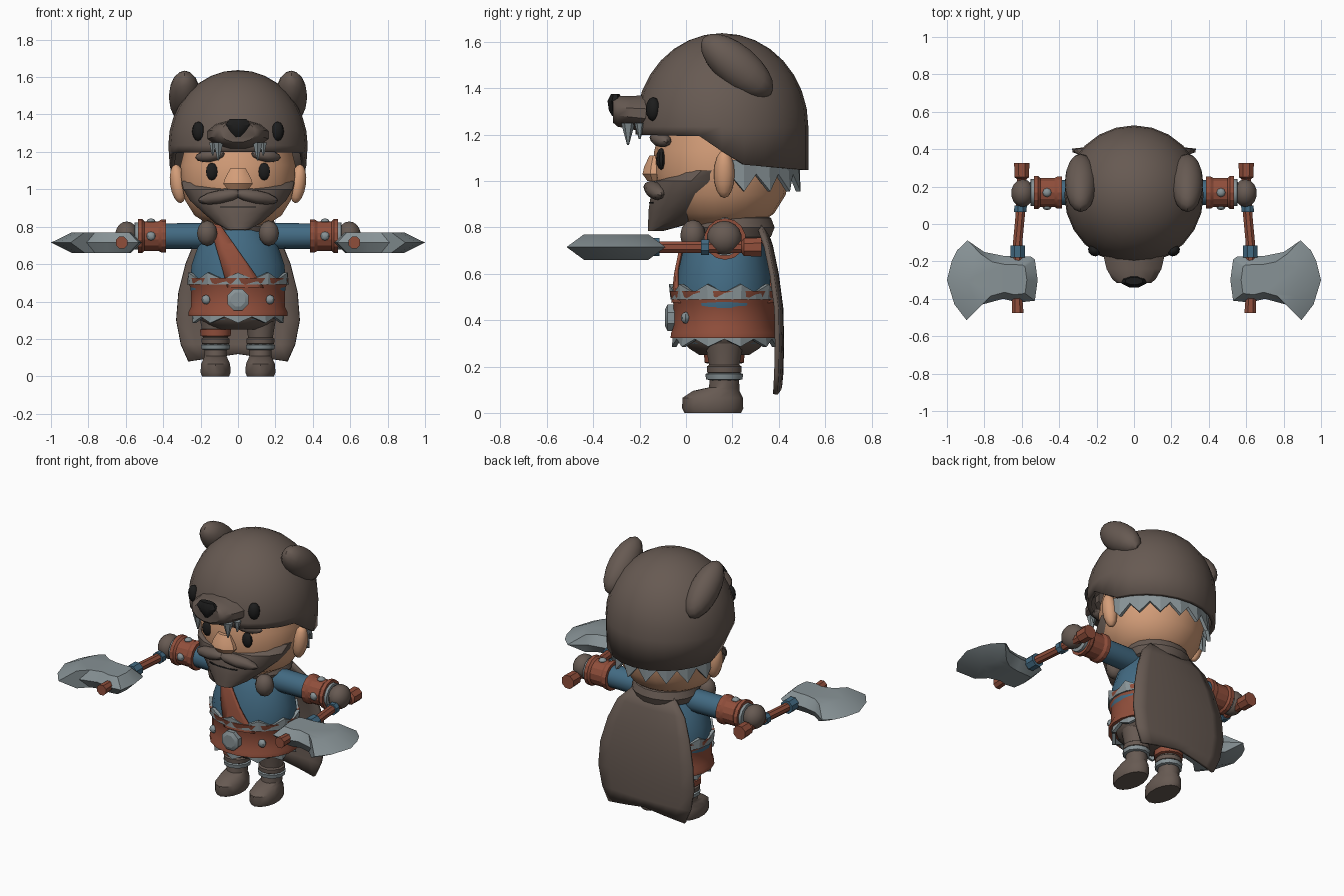
import bpy, bmesh
from math import sin, cos, pi, radians
from mathutils import Matrix, Vector, Euler

if "Cube" in bpy.data.objects:
    bpy.data.objects.remove(bpy.data.objects["Cube"], do_unlink=True)


def material(name, r, g, b):
    m = bpy.data.materials.new(name)
    m.use_nodes = True
    m.diffuse_color = (r, g, b, 1)
    m.node_tree.nodes["Principled BSDF"].inputs["Base Color"].default_value = (r, g, b, 1)
    return m


FUR = material("brown fur", .135, .102, .085)
SKIN = material("skin", .66, .34, .19)
BLUE = material("blue cloth", .055, .145, .225)
LEATHER = material("red leather", .28, .077, .044)
STEEL = material("grey steel", .245, .29, .305)
BLACK = material("black", .012, .012, .012)


def finish(name, bm, mat, mirror=False, thick=0, angle=40):
    bmesh.ops.recalc_face_normals(bm, faces=bm.faces)
    me = bpy.data.meshes.new(name)
    bm.to_mesh(me)
    bm.free()
    for p in me.polygons:
        p.use_smooth = angle > 0
    if angle:
        me.set_sharp_from_angle(angle=radians(angle))
    me.materials.append(mat)
    ob = bpy.data.objects.new(name, me)
    bpy.context.collection.objects.link(ob)
    if mirror:
        ob.modifiers.new("Mirror", 'MIRROR')
    if thick:
        mod = ob.modifiers.new("Solidify", 'SOLIDIFY')
        mod.thickness = thick
        mod.offset = 0
    return ob


def bridge(bm, a, b, closed=True):
    n = len(a)
    for i in range(n if closed else n - 1):
        j = (i + 1) % n
        bm.faces.new((a[i], a[j], b[j], b[i]))


def loft_mesh(sections, n=16, axis='z', at=(0, 0), cap=True):
    """Sections are (t, radius_a, radius_b, offset_a, offset_b) along the axis."""
    order = {'z': lambda a, b, t: (a, b, t), 'y': lambda a, b, t: (a, t, b),
             'x': lambda a, b, t: (t, a, b)}[axis]
    bm = bmesh.new()
    rings = []
    for s in sections:
        t, ra, rb, oa, ob = (list(s) + [s[1], 0, 0])[:5] if len(s) == 2 else (list(s) + [0, 0])[:5]
        rings.append([bm.verts.new(order(at[0] + oa + ra * cos((i + .5) * 2 * pi / n),
                                         at[1] + ob + rb * sin((i + .5) * 2 * pi / n), t))
                      for i in range(n)])
    for a, b in zip(rings, rings[1:]):
        bridge(bm, a, b)
    if cap:
        bm.faces.new(rings[0])
        bm.faces.new(rings[-1])
    return bm


def loft(name, mat, sections, n=16, axis='z', at=(0, 0), mirror=False, angle=40):
    return finish(name, loft_mesh(sections, n, axis, at), mat, mirror, angle=angle)


def blob(name, mat, loc, size, rot=(0, 0, 0), mirror=False, n=14):
    bm = bmesh.new()
    M = Matrix.LocRotScale(Vector(loc), Euler([radians(a) for a in rot]), Vector(size))
    bmesh.ops.create_uvsphere(bm, u_segments=n, v_segments=max(6, n * 2 // 3), radius=1, matrix=M)
    return finish(name, bm, mat, mirror)


def zigzag(name, rx, ry, cy, base, tip, teeth, start=0, sweep=360):
    """Band of folded mail points around an ellipse."""
    bm = bmesh.new()
    top, low = [], []
    closed = sweep == 360
    for i in range(teeth * 2 + (not closed)):
        a = radians(start + sweep * i / (teeth * 2))
        k = 1.03 if i % 2 else .98
        z = tip if i % 2 else base + (tip - base) * .45
        top.append(bm.verts.new((rx * cos(a), cy + ry * sin(a), base)))
        low.append(bm.verts.new((rx * k * cos(a), cy + ry * k * sin(a), z)))
    bridge(bm, top, low, closed)
    return finish(name, bm, STEEL, thick=.02, angle=0)


# Torso, skirt, belt
CY = .165
loft("tunic", BLUE, [(.3, .2, .18), (.42, .25, .215), (.5, .262, .215), (.6, .25, .203),
                     (.7, .215, .18), (.78, .16, .145), (.83, .11, .11)], 20, at=(0, CY))
loft("skirt", FUR, [(.25, .12, .11), (.275, .175, .15), (.31, .215, .19), (.36, .23, .2)], at=(0, CY))
loft("belt", LEATHER, [(.325, .245, .215), (.322, .268, .235), (.345, .268, .232), (.37, .255, .222),
                       (.47, .255, .222), (.5, .268, .232), (.525, .272, .238), (.522, .25, .215)],
     20, at=(0, CY), angle=30)
zigzag("mail_upper_trim", .262, .222, CY, .49, .555, 10)
zigzag("mail_lower_trim", .238, .21, CY, .345, .285, 10)
loft("buckle", STEEL, [(-.09, .04), (-.08, .062), (-.04, .062)], 8, 'y', (0, .41), angle=20)
blob("belt_studs", STEEL, (.17, -.002, .41), (.025, .02, .025), mirror=True, n=8)

# Diagonal sash, cut from a shell around the torso
bm = loft_mesh([(.48, .27, .225), (.6, .26, .211), (.7, .228, .19), (.79, .2, .15), (.87, .16, .09)],
               24, at=(0, CY))
for point, normal in (((-.1, 0, .635), (-.21, 0, -.06)), ((.02, 0, .645), (.23, 0, .16))):
    bmesh.ops.bisect_plane(bm, geom=bm.verts[:] + bm.edges[:] + bm.faces[:], plane_co=point,
                           plane_no=normal, clear_outer=True)
finish("sash", bm, LEATHER, thick=.015)

# Legs and boots
LEG = (.12, CY)
loft("legs", FUR, [(.1, .058), (.19, .065), (.3, .085)], 12, at=LEG, mirror=True)
loft("boot_rolls", FUR, [(.165, .06), (.175, .076), (.2, .078), (.212, .06)], 12, at=LEG, mirror=True)
loft("ankle_rings", STEEL, [(.14, .06), (.145, .078), (.168, .082), (.175, .06)], 10, at=LEG, mirror=True)
loft("boots", FUR, [(0, .074, .122, 0, -.05), (.02, .082, .132, 0, -.05), (.065, .08, .13, 0, -.05),
                    (.095, .066, .1, 0, -.035), (.11, .06, .066), (.15, .062, .062)], 14, at=LEG, mirror=True)
loft("knee_band", LEATHER, [(.212, .07), (.217, .085), (.25, .087), (.255, .07)], 10, at=(-.12, CY))

# Arms, bracers, hands
ARM = (.168, .75)
loft("arms", BLUE, [(.1, .06), (.2, .07), (.54, .066)], 14, 'x', ARM, mirror=True)
loft("bracers", LEATHER, [(.385, .066), (.385, .088), (.41, .088), (.425, .079), (.5, .079),
                          (.512, .09), (.535, .09), (.535, .066)], 14, 'x', ARM, mirror=True, angle=25)
loft("cuffs", STEEL, [(.53, .05), (.535, .074), (.552, .074), (.556, .05)], 12, 'x', ARM, mirror=True)
blob("bracer_top_studs", STEEL, (.465, .168, .828), (.024, .024, .016), mirror=True, n=8)
blob("bracer_front_studs", STEEL, (.465, .09, .75), (.024, .016, .024), mirror=True, n=8)
blob("hands", FUR, (.595, .165, .755), (.063, .075, .073), mirror=True)

# Axes
GRIP = (.6, .715)
loft("axe_handles", LEATHER, [(-.475, .034, .034, .022), (-.4, .03, .03, .024), (-.1, .027, .027, .022),
                              (.05, .027, .027, .008), (.24, .028, .028), (.25, .042, .042),
                              (.325, .044, .044)], 8, 'y', GRIP, mirror=True, angle=30)
loft("axe_collars", BLUE, [(-.18, .042, .042, .022), (-.115, .042, .042, .022)], 8, 'y', GRIP, mirror=True)
loft("grip_wraps", BLUE, [(.065, .036, .036, .008), (.1, .036, .036, .006)], 8, 'y', GRIP, mirror=True)
outline = [(.515, -.3), (.53, -.19), (.55, -.175), (.7, -.17), (.8, -.15), (.89, -.088), (.945, -.14),
           (.975, -.2), (1, -.3), (.96, -.43), (.895, -.515), (.81, -.43), (.7, -.4), (.62, -.42), (.53, -.41)]
bm = bmesh.new()
edge = [bm.verts.new((x, y, .715)) for x, y in outline]
for side in (-1, 1):
    inner = [bm.verts.new((.68 + (x - .68) * .65, -.3 + (y + .3) * .65, .715 + side * .055))
             for x, y in outline]
    bridge(bm, edge, inner)
    bm.faces.new(inner)
finish("axe_blades", bm, STEEL, True, angle=35)

# Cape and fur collar
bm = bmesh.new()
rows = []
for z, half, y in ((.82, .13, .33), (.72, .23, .365), (.6, .28, .39), (.45, .318, .41),
                   (.3, .33, .413), (.17, .305, .41), (.08, .265, .405)):
    rows.append([bm.verts.new((half * u / 4, y - .02 * (u / 4) ** 2,
                               z + (.04 * (1 - abs(u) / 4) if z < .1 else 0))) for u in range(-4, 5)])
for a, b in zip(rows, rows[1:]):
    bridge(bm, a, b, False)
finish("cape", bm, FUR, thick=.02)
bm = bmesh.new()
hoops = []
for i in range(18):
    a = 2 * pi * i / 18
    hoops.append([bm.verts.new(((.15 + .055 * cos(b)) * cos(a), .2 + (.13 + .055 * cos(b)) * sin(a),
                                .8 + .058 * sin(b))) for b in [k * pi / 4 for k in range(8)]])
for a, b in zip(hoops, hoops[1:] + hoops[:1]):
    bridge(bm, a, b)
finish("fur_collar", bm, FUR)
blob("collar_ends", FUR, (.165, .03, .765), (.057, .055, .068), mirror=True, n=10)

# Head and face
loft("head", SKIN, [(.8, .14, .14), (.86, .235, .225), (.94, .285, .275), (1.03, .305, .292),
                    (1.13, .31, .292), (1.25, .28, .26)], 22, at=(0, .155))
blob("ears", SKIN, (.32, .165, 1.03), (.043, .045, .105), (0, 8, 0), mirror=True, n=12)
loft("nose", SKIN, [(1, .06, .04), (1.03, .085, .062), (1.06, .075, .055), (1.11, .045, .03)], 8, at=(0, -.13))
blob("eyes", BLACK, (.14, -.107, 1.095), (.033, .022, .047), mirror=True, n=10)
blob("eyebrows", FUR, (.15, -.11, 1.18), (.085, .04, .033), (0, 8, 20), mirror=True, n=8)
loft("beard", FUR, [(.785, .06, .035, 0, -.13), (.82, .125, .1, 0, -.065), (.87, .185, .155, 0, -.01),
                    (.94, .262, .185, 0, .03), (1, .298, .195, 0, .06), (1.045, .308, .16, 0, .1)], 16)
blob("moustache", FUR, (.095, -.135, .96), (.125, .04, .036), (0, 10, 14), mirror=True, n=8)
loft("mouth_line", BLACK, [(.902, .1, .02), (.909, .1, .02)], 12, at=(0, -.14))

# Animal hood: upper half of a sphere with a skirt dropped to a sloping rim


def rim(y):
    k = min(max((y - .06) / .18, 0), 1)
    return 1.2 - .02 * max(y + .2, 0) - k * k * (3 - 2 * k) * .12 - max(y - .24, 0) * .07


bm = bmesh.new()
bmesh.ops.create_uvsphere(bm, u_segments=24, v_segments=16, radius=1,
                          matrix=Matrix.LocRotScale(Vector((0, .155, 1.235)), None, Vector((.36, .36, .39))))
bmesh.ops.delete(bm, geom=[v for v in bm.verts if v.co.z < 1.23], context='VERTS')
border = [e for e in bm.edges if e.is_boundary]
lower = bmesh.ops.extrude_edge_only(bm, edges=border)["geom"]
for v in lower:
    if isinstance(v, bmesh.types.BMVert):
        v.co.z = rim(v.co.y)
        v.co.x *= .98
finish("hood", bm, FUR, thick=.025)
zigzag("mail_neck_fringe", .315, .32, .16, 1.09, .955, 8, 5, 170)
blob("hood_ears", FUR, (.285, .22, 1.495), (.085, .19, .09), (-40, 0, 0), mirror=True, n=16)
blob("hood_eyes", BLACK, (.212, -.142, 1.31), (.035, .03, .052), (0, 0, 30), mirror=True, n=10)
loft("muzzle", FUR, [(-.315, .095, .055, 0, .005), (-.295, .12, .068), (-.24, .152, .074, 0, -.005),
                     (-.1, .185, .09, 0, -.015)], 12, 'y', (0, 1.3))
loft("hood_nose", BLACK, [(1.28, .018, .015), (1.305, .04, .03), (1.345, .072, .036), (1.375, .05, .02)],
     8, at=(0, -.305))
loft("fangs", STEEL, [(1.155, .004), (1.25, .03)], 6, at=(.105, -.25), mirror=True, angle=0)
loft("side_teeth", STEEL, [(1.18, .004), (1.25, .022)], 6, at=(.135, -.2), mirror=True, angle=0)
